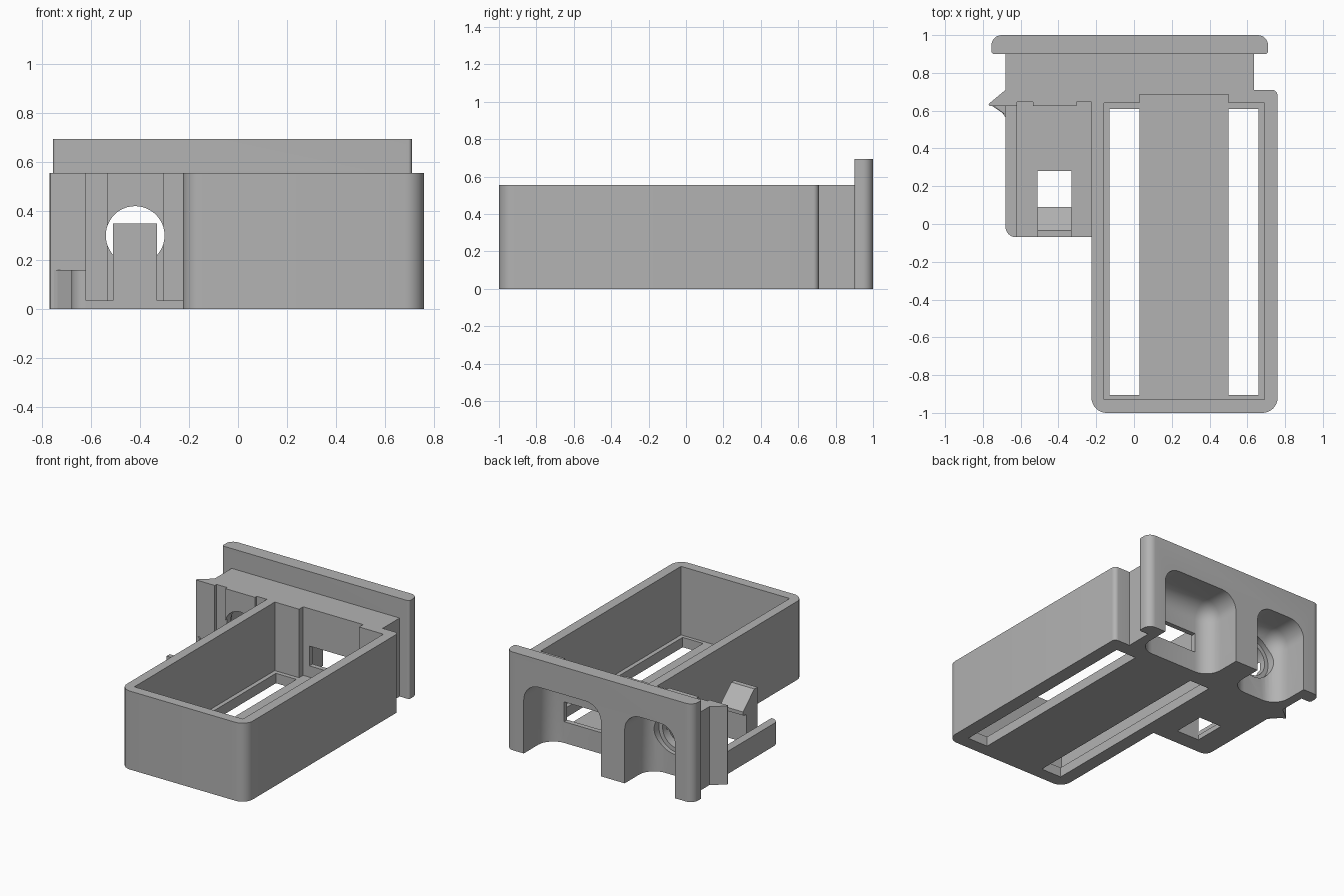
import bpy, bmesh, math
from mathutils import Vector

if "Cube" in bpy.data.objects:
    bpy.data.objects.remove(bpy.data.objects["Cube"])

grey = bpy.data.materials.new("plain_grey")
grey.use_nodes = True
COLOUR = (0.45, 0.45, 0.45, 1)
grey.diffuse_color = COLOUR
grey.node_tree.nodes["Principled BSDF"].inputs["Base Color"].default_value = COLOUR

TOP = 0.555      # height of the trays
EPS = 0.1        # how far cutters overshoot


def finish(bm, name):
    bmesh.ops.recalc_face_normals(bm, faces=bm.faces)
    mesh = bpy.data.meshes.new(name)
    bm.to_mesh(mesh)
    bm.free()
    mesh.materials.append(grey)
    ob = bpy.data.objects.new(name, mesh)
    bpy.context.collection.objects.link(ob)
    return ob


def prism(name, outline, low, high, axis="z"):
    """Extrude a closed outline along z (x, y points) or along x (y, z points)."""
    bm = bmesh.new()
    place = (lambda p, h: (p[0], p[1], h)) if axis == "z" else (lambda p, h: (h, p[0], p[1]))
    face = bm.faces.new([bm.verts.new(place(p, low)) for p in outline])
    new = bmesh.ops.extrude_face_region(bm, geom=[face])["geom"]
    shift = Vector(place((0, 0), high - low))
    bmesh.ops.translate(bm, vec=shift, verts=[v for v in new if isinstance(v, bmesh.types.BMVert)])
    return finish(bm, name)


def rect(x0, x1, y0, y1, radii=(0, 0, 0, 0), steps=8):
    """Rectangle outline; radii run from the front right corner of the plan anticlockwise."""
    corners = [Vector(c) for c in ((x1, y0), (x1, y1), (x0, y1), (x0, y0))]
    points = []
    for i, (p, r) in enumerate(zip(corners, radii)):
        if not r:
            points.append(p)
            continue
        back = (corners[i - 1] - p).normalized()
        ahead = (corners[(i + 1) % 4] - p).normalized()
        centre = p + r * (back + ahead)
        for k in range(steps + 1):
            a = math.pi / 2 * k / steps
            points.append(centre - r * (math.cos(a) * ahead + math.sin(a) * back))
    return points


def block(name, x0, x1, y0, y1, z0, z1, radii=(0, 0, 0, 0)):
    return prism(name, rect(x0, x1, y0, y1, radii), z0, z1)


def rounded_block(name, x0, x1, y0, y1, z0, z1, radius):
    ob = block(name, x0, x1, y0, y1, z0, z1)
    bm = bmesh.new()
    bm.from_mesh(ob.data)
    bmesh.ops.bevel(bm, geom=bm.edges[:], offset=radius, segments=8, profile=0.5, affect="EDGES")
    bm.to_mesh(ob.data)
    bm.free()
    return ob


def bore(name, x, z, radius, y0, y1):
    ring = [(x + radius * math.cos(a), z + radius * math.sin(a))
            for a in (math.tau * k / 48 for k in range(48))]
    bm = bmesh.new()
    face = bm.faces.new([bm.verts.new((p[0], y0, p[1])) for p in ring])
    new = bmesh.ops.extrude_face_region(bm, geom=[face])["geom"]
    bmesh.ops.translate(bm, vec=(0, y1 - y0, 0),
                        verts=[v for v in new if isinstance(v, bmesh.types.BMVert)])
    return finish(bm, name)


def combine(ob, others, operation):
    """Apply exact booleans one by one, then drop the helpers."""
    for other in others:
        other.hide_render = True
        mod = ob.modifiers.new(other.name, "BOOLEAN")
        mod.operation, mod.solver, mod.object = operation, "EXACT", other
        graph = bpy.context.evaluated_depsgraph_get()
        mesh = bpy.data.meshes.new_from_object(ob.evaluated_get(graph))
        ob.modifiers.clear()
        ob.data = mesh
        bpy.data.objects.remove(other)


# Main tray
body = block("holder_body", -0.225, 0.76, -1, 0.71, 0, TOP, (0.08, 0.03, 0, 0.08))

# Side fin: full-height wedge with a low concave foot
fin = prism("side_fin", [(-0.64, 0.72), (-0.68, 0.71), (-0.77, 0.635), (-0.765, 0.625),
                         (-0.62, 0.625), (-0.62, 0.72)], 0, TOP)
arc = [(-0.76 + 0.08 * math.cos(a), 0.55 + 0.08 * math.sin(a))
       for a in (math.pi / 2 * k / 8 for k in range(9))]
foot = prism("fin_foot", arc + [(-0.64, 0.55), (-0.64, 0.64), (-0.76, 0.64)], 0, 0.16)

# Rear block, end plate and the low side tray
combine(body, [
    block("rear_block", -0.68, 0.635, 0.645, 0.93, 0, TOP),
    block("end_plate", -0.755, 0.71, 0.9, 1, 0, 0.695, (0.015, 0.055, 0.055, 0.015)),
    block("side_floor", -0.68, -0.2, -0.07, 0.67, 0, 0.035, (0, 0, 0, 0.055)),
    block("side_wall", -0.68, -0.62, -0.07, 0.67, 0, 0.16, (0, 0, 0, 0.055)),
    block("port_pad", -0.535, -0.305, 0.625, 0.67, 0, TOP),
    fin, foot,
], "UNION")

# Cavity, floor slots, rear pockets, window, port and latch opening
cuts = [
    block("cavity", -0.16, 0.69, -0.93, 0.64, 0.07, TOP + EPS),
    block("cavity_recess", 0.03, 0.5, 0.5, 0.685, 0.07, TOP + EPS),
    block("window", 0.08, 0.45, 0.6, 0.8, 0.15, 0.29),
    block("latch_opening", -0.51, -0.33, 0.05, 0.28, -EPS, 0.1),
    bore("port", -0.42, 0.3, 0.12, 0.5, 0.85),
    bore("port_step", -0.42, 0.3, 0.15, 0.69, 0.85),
]
for x0, x1 in ((-0.13, 0.03), (0.5, 0.66)):
    cuts.append(block("floor_slot", x0, x1, -0.905, 0.61, -EPS, 0.2))
for x0, x1 in ((-0.035, 0.57), (-0.615, -0.22)):
    cuts.append(rounded_block("rear_pocket", x0, x1, 0.72, 1.3, -0.3, 0.5, 0.12))
combine(body, cuts, "DIFFERENCE")

# Hooked spring latch
latch = prism("latch", [(-0.07, 0), (0.05, 0), (0.05, 0.2), (0.09, 0.21), (0.09, 0.235),
                        (-0.035, 0.35), (-0.07, 0.35)], -0.51, -0.33, "x")

# Smooth the fillets, keep the edges crisp
for ob in (body, latch):
    bpy.ops.object.select_all(action="DESELECT")
    ob.select_set(True)
    bpy.context.view_layer.objects.active = ob
    bpy.ops.object.shade_smooth_by_angle(angle=math.radians(30))
